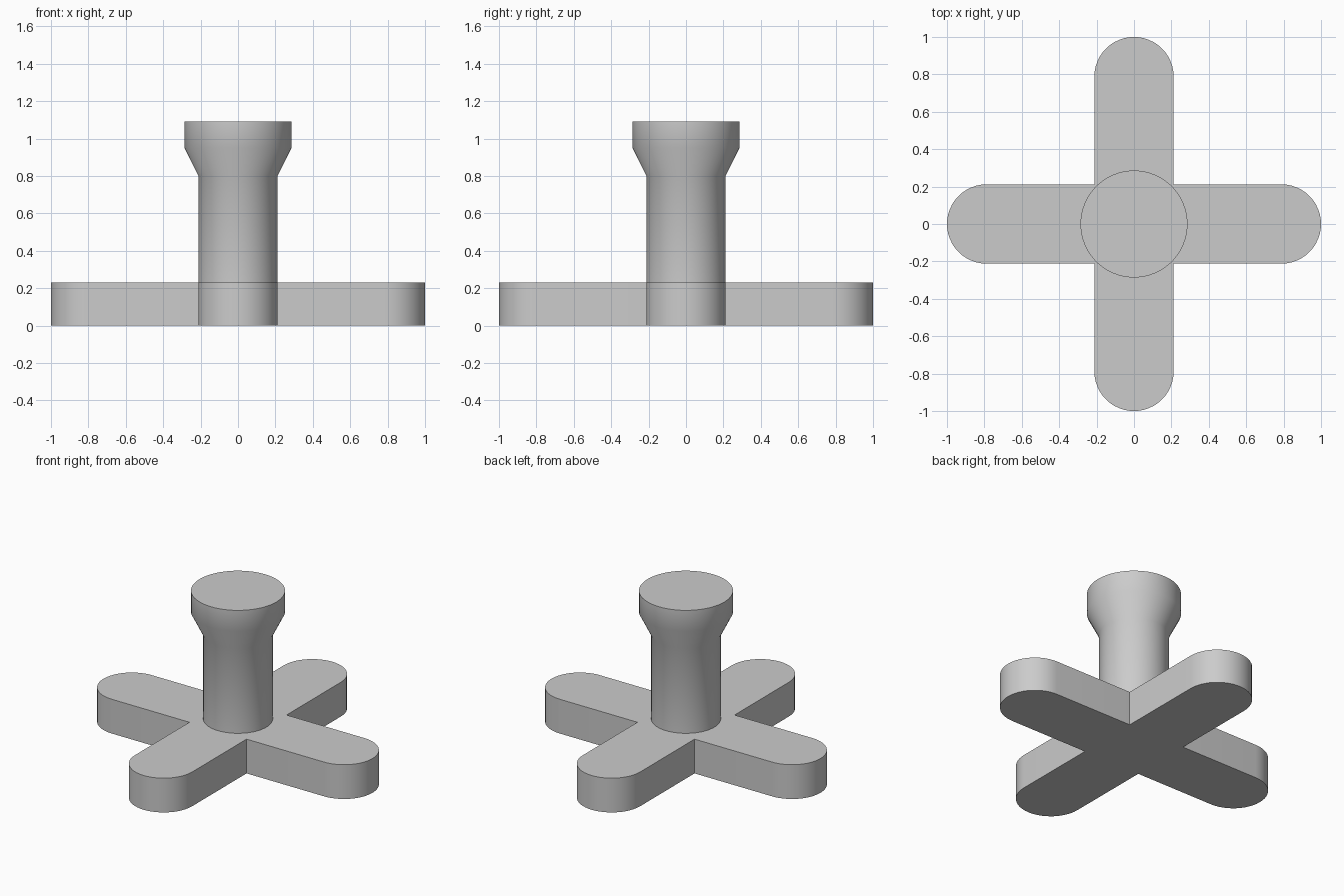
import bpy
import bmesh
from math import cos, sin, pi, radians
from mathutils import Matrix, Vector

if "Cube" in bpy.data.objects:
    bpy.data.objects.remove(bpy.data.objects["Cube"])

R = 0.212          # arm half width and column radius
BASE_H = 0.23      # base thickness

grey = bpy.data.materials.new("light_grey")
grey.use_nodes = True
colour = (0.6, 0.6, 0.6, 1)
grey.diffuse_color = colour
grey.node_tree.nodes["Principled BSDF"].inputs["Base Color"].default_value = colour


def finish(name, bm):
    bmesh.ops.recalc_face_normals(bm, faces=bm.faces)
    mesh = bpy.data.meshes.new(name)
    bm.to_mesh(mesh)
    bm.free()
    mesh.materials.append(grey)
    obj = bpy.data.objects.new(name, mesh)
    bpy.context.collection.objects.link(obj)
    bpy.ops.object.select_all(action="DESELECT")
    obj.select_set(True)
    bpy.context.view_layer.objects.active = obj
    bpy.ops.object.shade_smooth_by_angle(angle=radians(35))
    return obj


# Cross base: four round-ended arms in one outline, extruded upwards
bm = bmesh.new()
steps = 24
outline = []
for arm in range(4):
    turn = Matrix.Rotation(arm * pi / 2, 3, "Z")
    for i in range(steps + 1):
        a = -pi / 2 + pi * i / steps
        outline.append(turn @ Vector((1 - R + R * cos(a), R * sin(a), 0)))
    outline.append(turn @ Vector((R, R, 0)))
bottom = bm.faces.new([bm.verts.new(p) for p in outline])
top = bmesh.ops.extrude_face_region(bm, geom=[bottom], use_keep_orig=True)["geom"]
bmesh.ops.translate(bm, vec=(0, 0, BASE_H),
                    verts=[v for v in top if isinstance(v, bmesh.types.BMVert)])
finish("cross_base", bm)

# Column with flared head: profile rings joined by quads, capped on top
bm = bmesh.new()
sides = 64
profile = [(R, BASE_H - 0.02), (R, 0.8), (0.286, 0.95), (0.286, 1.09)]
rings = [[bm.verts.new((r * cos(2 * pi * i / sides), r * sin(2 * pi * i / sides), z))
          for i in range(sides)] for r, z in profile]
for low, high in zip(rings, rings[1:]):
    for i in range(sides):
        j = (i + 1) % sides
        bm.faces.new((low[i], low[j], high[j], high[i]))
bm.faces.new(rings[-1])
bm.faces.new(rings[0][::-1])
finish("flared_column", bm)
